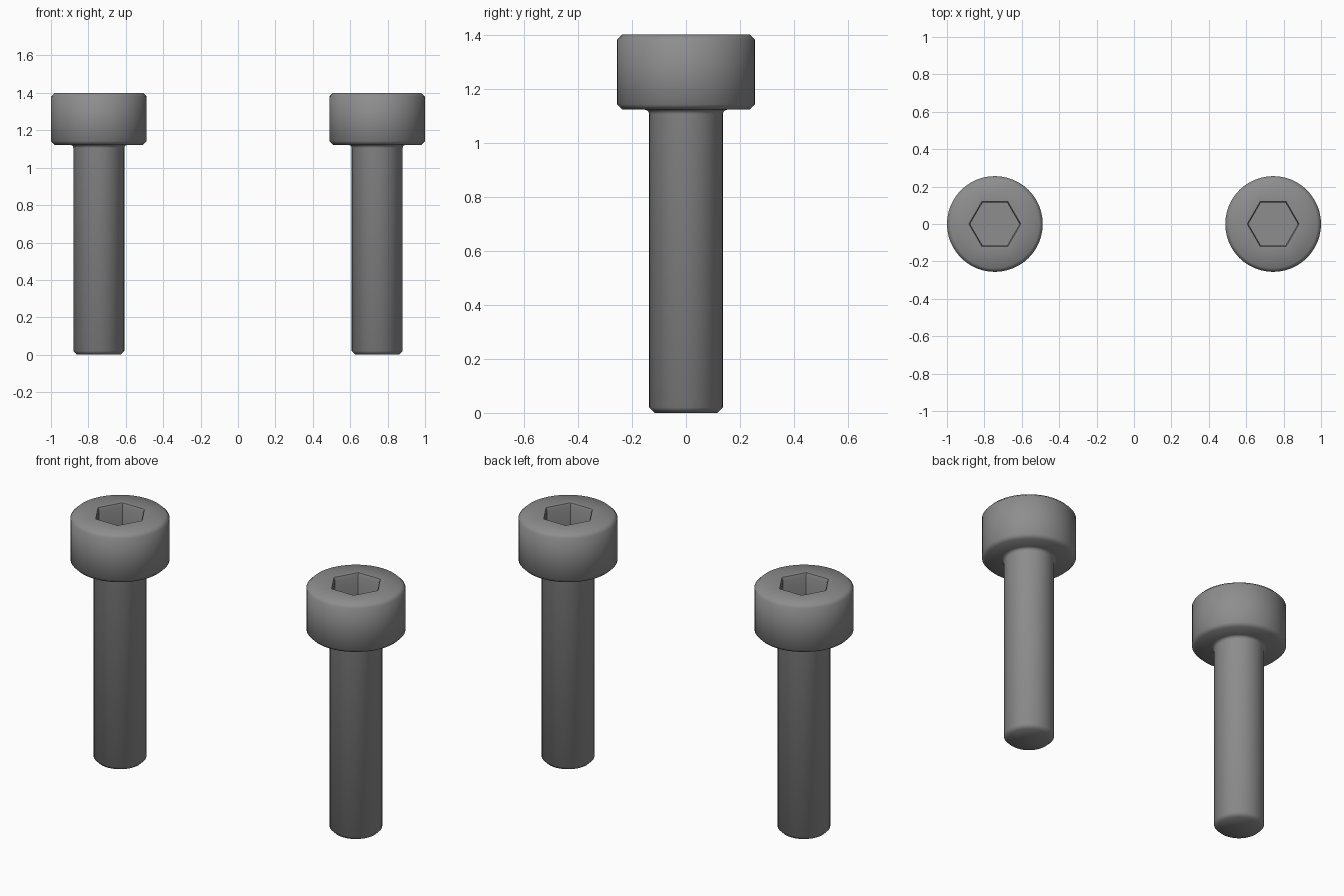
import bpy, bmesh
from math import pi, cos, sin, radians

if "Cube" in bpy.data.objects:
    bpy.data.objects.remove(bpy.data.objects["Cube"])

SEG = 48          # divisible by 6 so the hex corners land on vertices
SPACING = 0.744   # bolt axis distance from the centre


def hex_factor(a):
    # distance to a hexagon outline with a corner on the x axis, corner radius 1
    return cos(pi / 6) / cos((a % (pi / 3)) - pi / 6)


def ring(bm, r, z, hexagonal=False):
    verts = []
    for i in range(SEG):
        a = 2 * pi * i / SEG
        k = r * (hex_factor(a + 1e-9) if hexagonal else 1)
        verts.append(bm.verts.new((k * cos(a), k * sin(a), z)))
    return verts


# Outer profile from shank tip to head top, then down into the hex socket
profile = [
    (0.116, 0.0, False), (0.136, 0.020, False),                           # tip
    (0.136, 1.106, False), (0.140, 1.117, False), (0.152, 1.122, False),  # fillet
    (0.236, 1.122, False), (0.256, 1.142, False),                         # head base
    (0.256, 1.380, False), (0.236, 1.400, False),                         # head rim
    (0.139, 1.400, True), (0.132, 1.382, True), (0.132, 1.250, True),     # socket
]

bm = bmesh.new()
rings = [ring(bm, *p) for p in profile]
for lo, hi in zip(rings, rings[1:]):
    for i in range(SEG):
        j = (i + 1) % SEG
        bm.faces.new((lo[i], lo[j], hi[j], hi[i]))
bm.faces.new(rings[0][::-1])   # shank tip
bm.faces.new(rings[-1])        # socket floor
bmesh.ops.recalc_face_normals(bm, faces=bm.faces)
mesh = bpy.data.meshes.new("socket_bolt")
bm.to_mesh(mesh)
bm.free()

# Dark steel
steel = bpy.data.materials.new("dark_steel")
steel.diffuse_color = (0.27, 0.27, 0.27, 1)
steel.use_nodes = True
steel.node_tree.nodes["Principled BSDF"].inputs["Base Color"].default_value = steel.diffuse_color
mesh.materials.append(steel)

# Two identical bolts sharing one mesh
for name, x in (("left_bolt", -SPACING), ("right_bolt", SPACING)):
    bolt = bpy.data.objects.new(name, mesh)
    bolt.location.x = x
    bpy.context.collection.objects.link(bolt)

bpy.context.view_layer.objects.active = bolt
bolt.select_set(True)
bpy.ops.object.shade_smooth_by_angle(angle=radians(50))
